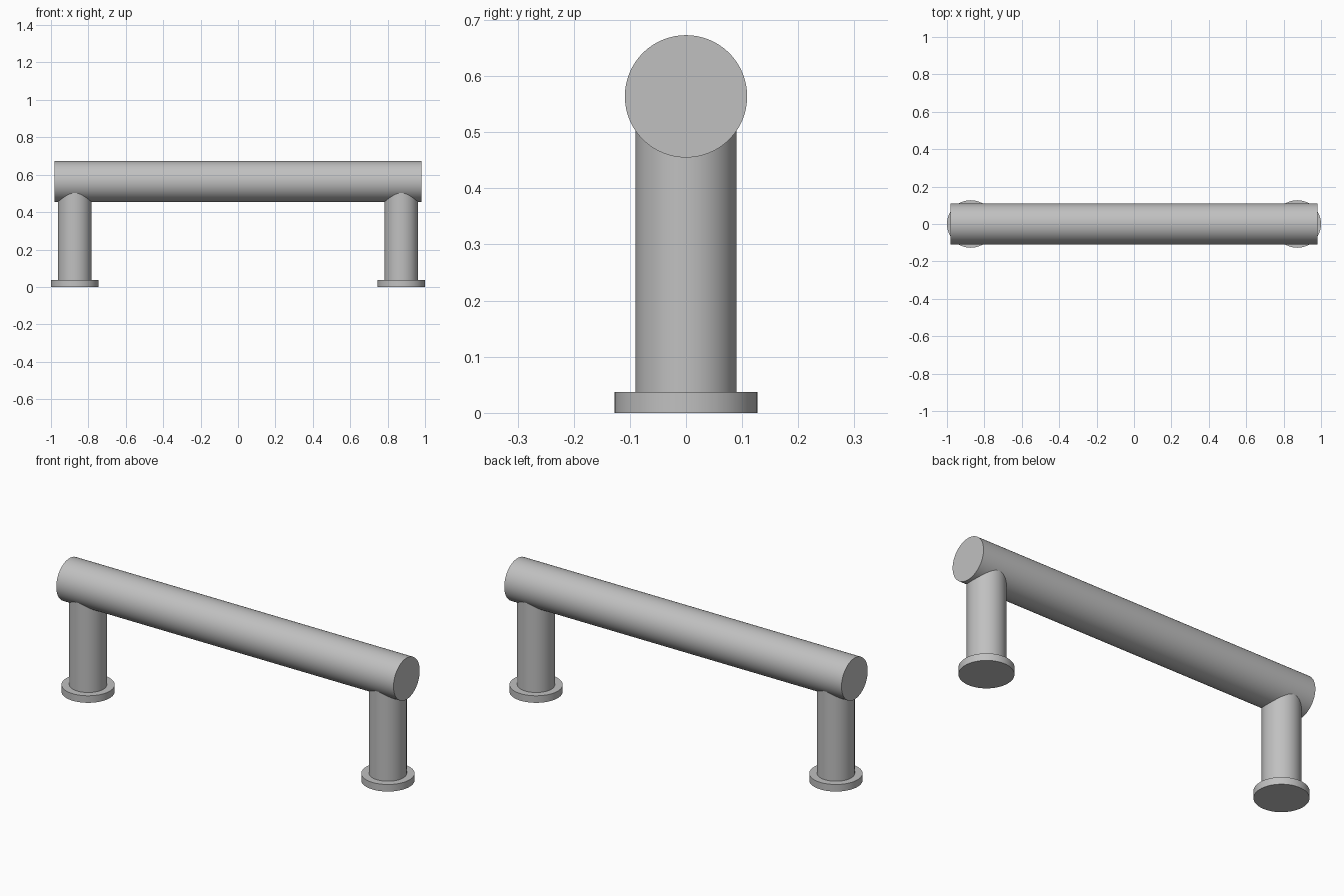
import bpy
import math

cube = bpy.data.objects.get("Cube")
if cube:
    bpy.data.objects.remove(cube, do_unlink=True)

BAR_Z, BAR_R, BAR_HALF = 0.564, 0.109, 0.982
POST_X, POST_R = 0.873, 0.09
FOOT_R, FOOT_H = 0.127, 0.037

# Plain grey metal
grey = bpy.data.materials.new("satin grey")
grey.use_nodes = True
colour = (0.53, 0.53, 0.53, 1)
grey.diffuse_color = colour
grey.node_tree.nodes["Principled BSDF"].inputs["Base Color"].default_value = colour


def cylinder(name, radius, length, location, rotation=(0, 0, 0)):
    bpy.ops.mesh.primitive_cylinder_add(vertices=96, radius=radius, depth=length,
                                        location=location, rotation=rotation)
    obj = bpy.context.object
    obj.name = obj.data.name = name
    obj.data.materials.append(grey)
    bpy.ops.object.shade_smooth_by_angle(angle=math.radians(30))
    return obj


# Horizontal grip bar
cylinder("grip_bar", BAR_R, 2 * BAR_HALF, (0, 0, BAR_Z), (0, math.pi / 2, 0))

# Post and round foot at each end; the post tops are buried in the bar
for side, sign in (("left", 1), ("right", -1)):
    x = sign * POST_X
    cylinder(f"{side}_post", POST_R, BAR_Z - FOOT_H, (x, 0, (BAR_Z + FOOT_H) / 2))
    cylinder(f"{side}_foot", FOOT_R, FOOT_H, (x, 0, FOOT_H / 2))
